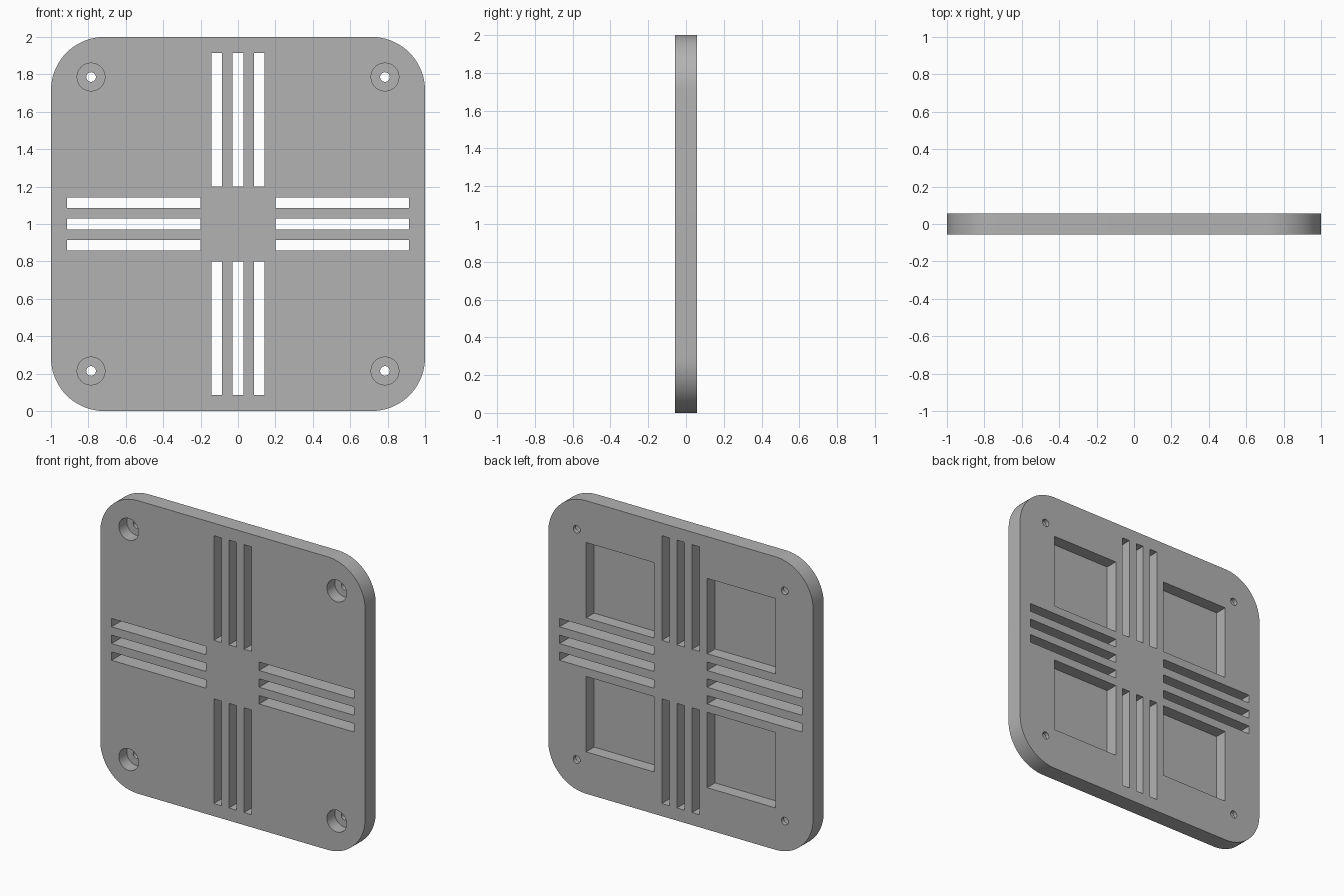
import bpy
import bmesh
from math import pi
from mathutils import Matrix, Vector

cube = bpy.data.objects.get("Cube")
if cube:
    bpy.data.objects.remove(cube, do_unlink=True)

MM = 2 / 70            # the plate is 70 units wide
HALF_T = 2 * MM        # half of its thickness
OVER = 0.05            # cutters reach this far past the surface
RECESS = 3 * MM        # depth of pockets and screw recesses
CENTRE = Vector((0, 0, 1))

grey = bpy.data.materials.new("plain_grey")
grey.use_nodes = True
GREY = (0.45, 0.45, 0.45, 1)
grey.diffuse_color = GREY
grey.node_tree.nodes["Principled BSDF"].inputs["Base Color"].default_value = GREY


def add_box(bm, x0, x1, y0, y1, z0, z1):
    """Box given by its limits, measured from the plate centre."""
    mid = Vector((x0 + x1, y0 + y1, z0 + z1)) / 2 + CENTRE
    size = (abs(x1 - x0), abs(y1 - y0), abs(z1 - z0), 1)
    return bmesh.ops.create_cube(bm, size=1, matrix=Matrix.Translation(mid) @ Matrix.Diagonal(size))


def add_cylinder(bm, x, z, radius, y0, y1):
    """Cylinder lying along y."""
    place = Matrix.Translation(CENTRE + Vector((x, (y0 + y1) / 2, z)))
    bmesh.ops.create_cone(bm, cap_ends=True, segments=48, radius1=radius, radius2=radius,
                          depth=y1 - y0, matrix=place @ Matrix.Rotation(pi / 2, 4, "X"))


def to_object(bm, name):
    bmesh.ops.recalc_face_normals(bm, faces=bm.faces)
    mesh = bpy.data.meshes.new(name)
    bm.to_mesh(mesh)
    bm.free()
    mesh.materials.append(grey)
    obj = bpy.data.objects.new(name, mesh)
    bpy.context.collection.objects.link(obj)
    return obj


# Plate with four rounded corners
bm = bmesh.new()
add_box(bm, -1, 1, -HALF_T, HALF_T, -1, 1)
corners = [e for e in bm.edges if abs(e.verts[0].co.y - e.verts[1].co.y) > HALF_T]
bmesh.ops.bevel(bm, geom=corners, offset=10 * MM, segments=24, profile=0.5, affect="EDGES")
plate = to_object(bm, "vented_plate")

slots, pockets, holes, recesses = (bmesh.new() for _ in range(4))
through = (-HALF_T - OVER, HALF_T + OVER)

# Three vent slots on each arm of the cross
for side in (-1, 1):
    near, far = sorted((side * 7 * MM, side * 32 * MM))
    for row in (-4, 0, 4):
        low, high = (row - 1) * MM, (row + 1) * MM
        add_box(slots, near, far, *through, low, high)
        add_box(slots, low, high, *through, near, far)

# Back pocket, screw hole and front screw recess in each quarter
for sx in (-1, 1):
    for sz in (-1, 1):
        add_box(pockets, sx * 7 * MM, sx * 25 * MM, HALF_T - RECESS, HALF_T + OVER,
                sz * 7 * MM, sz * 25 * MM)
        x, z = sx * 27.5 * MM, sz * 27.5 * MM
        add_cylinder(holes, x, z, 0.9 * MM, *through)
        add_cylinder(recesses, x, z, 2.6 * MM, -HALF_T - OVER, -HALF_T + RECESS)

# Cut every group out of the plate
bpy.context.view_layer.objects.active = plate
plate.select_set(True)
for name, group in (("slot_cutter", slots), ("pocket_cutter", pockets),
                    ("recess_cutter", recesses), ("hole_cutter", holes)):
    cutter = to_object(group, name)
    cutter.hide_render = True
    cut = plate.modifiers.new(name, "BOOLEAN")
    cut.operation = "DIFFERENCE"
    cut.solver = "EXACT"
    cut.object = cutter
    bpy.ops.object.modifier_apply(modifier=cut.name)
    bpy.data.objects.remove(cutter, do_unlink=True)

bpy.ops.object.shade_smooth_by_angle(angle=pi / 6)
